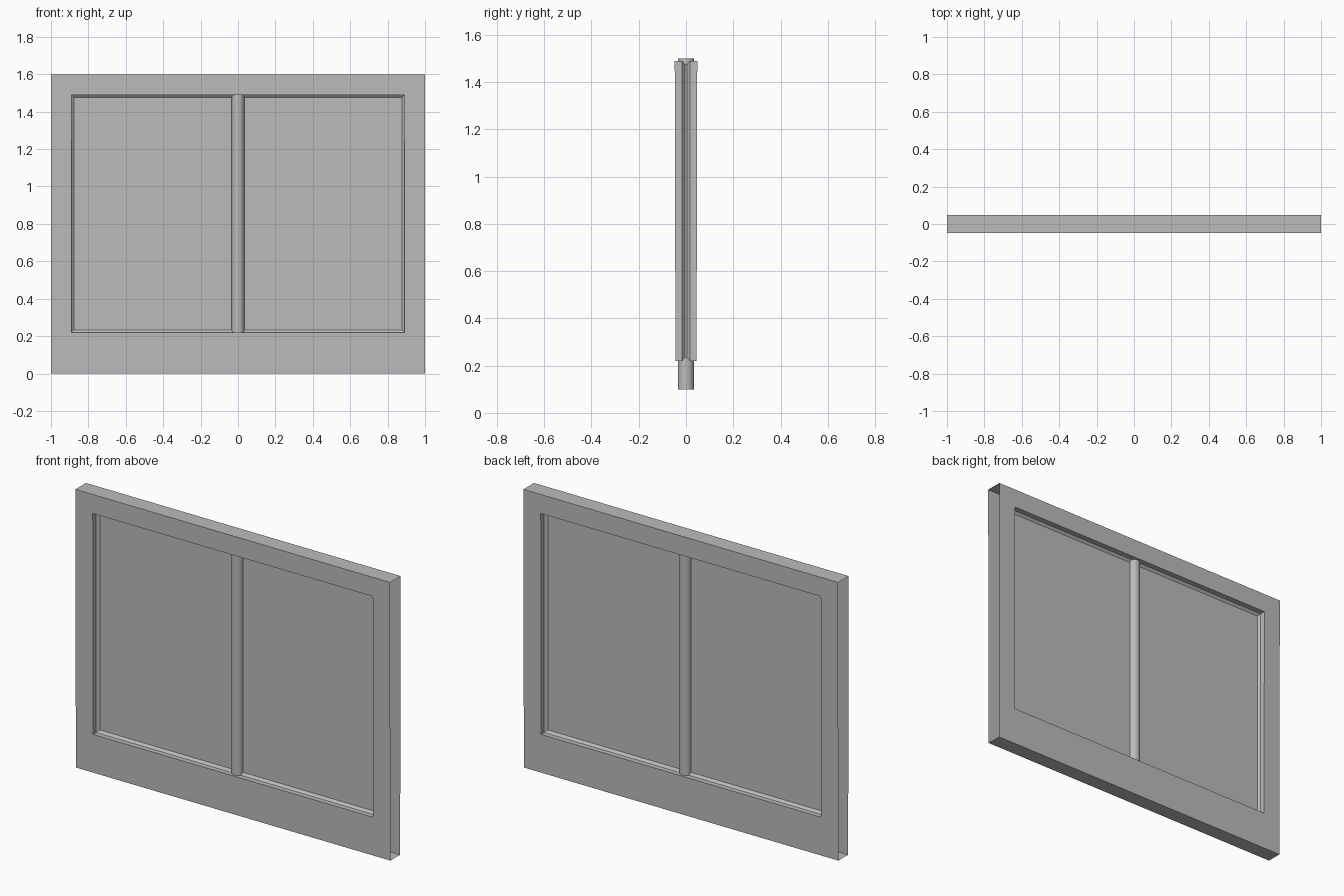
import bpy
import bmesh

cube = bpy.data.objects.get("Cube")
if cube:
    bpy.data.objects.remove(cube, do_unlink=True)

# One flat grey for everything
grey = bpy.data.materials.new("plain grey")
grey.use_nodes = True
GREY = (0.5, 0.5, 0.5, 1.0)
grey.diffuse_color = GREY
grey.node_tree.nodes["Principled BSDF"].inputs["Base Color"].default_value = GREY


def finish(name, bm):
    mesh = bpy.data.meshes.new(name)
    bm.to_mesh(mesh)
    bm.free()
    mesh.materials.append(grey)
    obj = bpy.data.objects.new(name, mesh)
    bpy.context.collection.objects.link(obj)
    return obj


def face_depth(z):
    """Half thickness of the frame, a touch thicker at the top."""
    return 0.044 + 0.0025 * z


HALF_W, HEIGHT = 1.0, 1.6
OPEN_X, OPEN_Z0, OPEN_Z1 = 0.89, 0.22, 1.49
BEAD = 0.014
PANE = 0.004


def ring(bm, side, half_x, z0, z1, depth=None):
    """Rectangular loop of vertices on one side of the frame."""
    corners = [(-half_x, z0), (half_x, z0), (half_x, z1), (-half_x, z1)]
    return [bm.verts.new((x, side * (face_depth(z) if depth is None else depth), z))
            for x, z in corners]


# Frame: front and back faces, jambs and glazing beads, hollow and open at the ends
bm = bmesh.new()
outer = {}
for side in (-1, 1):
    loops = [
        ring(bm, side, HALF_W, 0, HEIGHT),
        ring(bm, side, OPEN_X, OPEN_Z0, OPEN_Z1),
        ring(bm, side, OPEN_X, OPEN_Z0, OPEN_Z1, 0.016),
        ring(bm, side, OPEN_X - BEAD, OPEN_Z0 + BEAD, OPEN_Z1 - BEAD, PANE),
    ]
    outer[side] = loops[0]
    for a, b in zip(loops, loops[1:]):
        for i in range(4):
            j = (i + 1) % 4
            quad = [a[i], a[j], b[j], b[i]]
            bm.faces.new(quad if side < 0 else quad[::-1])

# Underside and top of the frame
front, back = outer[-1], outer[1]
bm.faces.new([front[1], front[0], back[0], back[1]])
bm.faces.new([front[3], front[2], back[2], back[3]])
finish("window_frame", bm)

# Pane filling the opening
bm = bmesh.new()
bmesh.ops.create_cube(bm, size=1)
for v in bm.verts:
    v.co.x *= 2 * (OPEN_X - BEAD)
    v.co.y *= 2 * PANE
    v.co.z = OPEN_Z0 + BEAD if v.co.z < 0 else OPEN_Z1 - BEAD
finish("pane", bm)

# Round centre bar running into both rails
bpy.ops.mesh.primitive_cylinder_add(vertices=24, radius=0.034, depth=1.4,
                                    location=(0, 0, 0.8))
bar = bpy.context.object
bar.name = "centre_bar"
bar.data.materials.append(grey)
bpy.ops.object.shade_smooth_by_angle()
